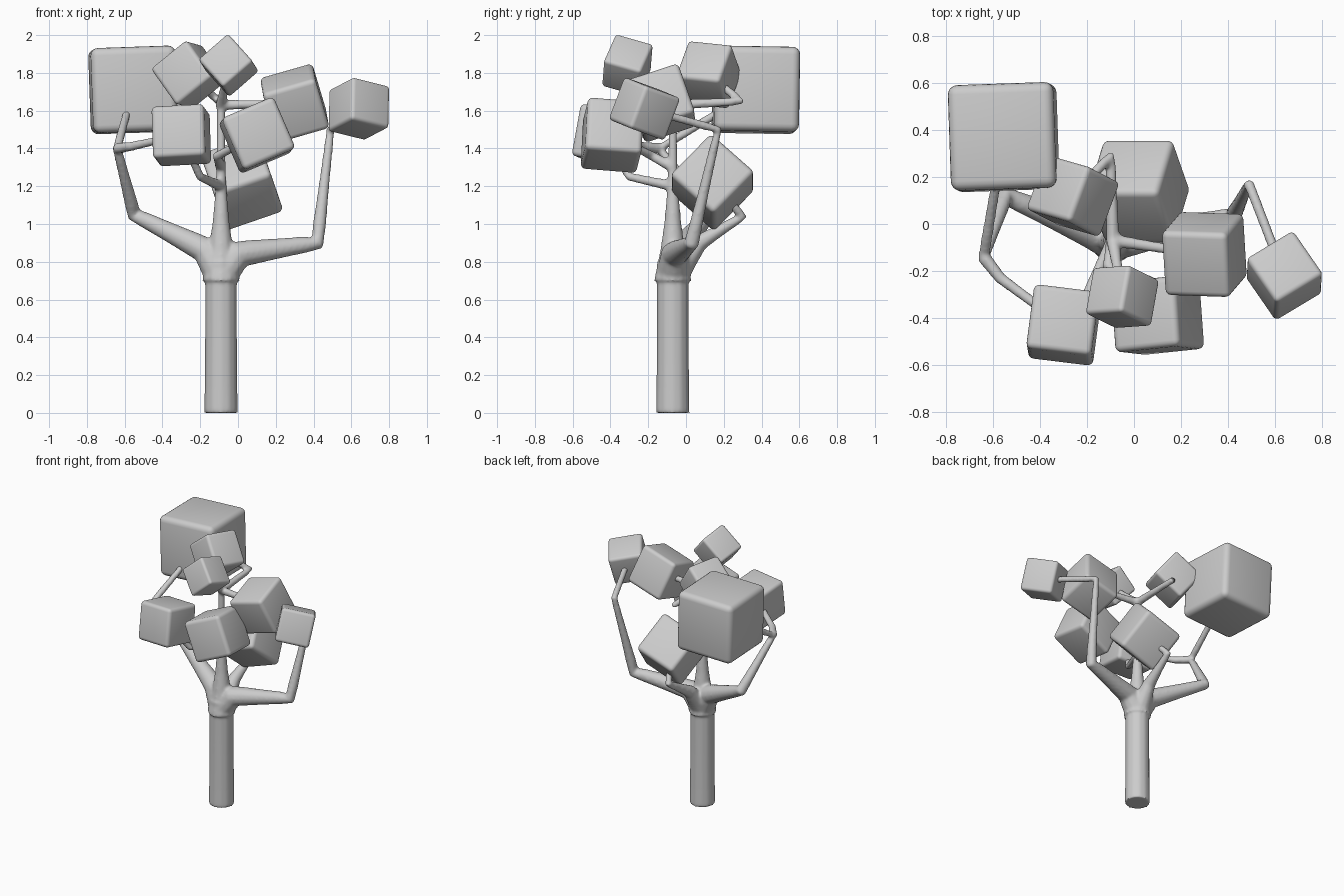
import bpy
import bmesh
from math import radians
from mathutils import Euler, Vector

default_cube = bpy.data.objects.get("Cube")
if default_cube:
    bpy.data.objects.remove(default_cube, do_unlink=True)

grey = (.6, .6, .6, 1)
plain_grey = bpy.data.materials.new("plain grey")
plain_grey.use_nodes = True
plain_grey.diffuse_color = grey
plain_grey.node_tree.nodes["Principled BSDF"].inputs["Base Color"].default_value = grey


def link(name, data):
    obj = bpy.data.objects.new(name, data)
    bpy.context.scene.collection.objects.link(obj)
    return obj


# Rounded leaf block; returns its centre so a branch can grow into it
def leaf_block(name, centre, size, tilt_degrees):
    bm = bmesh.new()
    bmesh.ops.create_cube(bm, size=size)
    bmesh.ops.bevel(bm, geom=bm.edges[:], offset=size * .09, segments=4,
                    profile=.5, affect='EDGES')
    mesh = bpy.data.meshes.new(name)
    bm.to_mesh(mesh)
    bm.free()
    mesh.materials.append(plain_grey)

    block = link(name, mesh)
    block.location = centre
    block.rotation_euler = Euler([radians(angle) for angle in tilt_degrees])
    bpy.ops.object.select_all(action='DESELECT')
    block.select_set(True)
    bpy.context.view_layer.objects.active = block
    bpy.ops.object.shade_smooth_by_angle()
    return Vector(centre)


# Leaf blocks: centre, size and tilt
large_leaf = leaf_block("leaf_block_large", (-.555, .37, 1.71), .45, (-1, -2, 2))
upper_right_leaf = leaf_block("leaf_block_upper_right", (-.26, .12, 1.79), .25, (-7, -38, -16))
top_leaf = leaf_block("leaf_block_top", (-.05, -.31, 1.84), .21, (-21, -41, 4))
upper_left_leaf = leaf_block("leaf_block_upper_left", (.3, -.13, 1.64), .29, (19, -16, -2))
far_left_leaf = leaf_block("leaf_block_far_left", (.64, -.22, 1.61), .24, (-17, 12, 31))
front_right_leaf = leaf_block("leaf_block_front_right", (-.3, -.43, 1.47), .28, (-10, -3, -7))
front_left_leaf = leaf_block("leaf_block_front_left", (.1, -.39, 1.47), .3, (-5, -23, 6))
back_leaf = leaf_block("leaf_block_back", (.02, .14, 1.22), .32, (-43, -19, 0))

# Trunk and branches share one set of tube paths
curve = bpy.data.curves.new("branch_paths", 'CURVE')
curve.dimensions = '3D'
curve.bevel_depth = 1
curve.bevel_resolution = 4
curve.use_fill_caps = True


# Tube through the points, thick at its root and easing to a thin tip
def branch(root_radius, tip_radius, *stops):
    stops = [Vector(stop) for stop in stops]
    steps = 6
    path = [stops[0]]
    for start, end in zip(stops, stops[1:]):
        path += [start.lerp(end, (i + 1) / steps) for i in range(steps)]
    lengths = [0]
    for start, end in zip(path, path[1:]):
        lengths.append(lengths[-1] + (end - start).length)

    spline = curve.splines.new('POLY')
    spline.points.add(len(path) - 1)
    for point, position, length in zip(spline.points, path, lengths):
        point.co = (*position, 1)
        remaining = 1 - length / lengths[-1]
        point.radius = tip_radius + (root_radius - tip_radius) * remaining ** 3


def trunk_at(height):
    return Vector((-.09, -.07, height))


fork = trunk_at(.73)
crown = trunk_at(1.63)
limb, twig, tip = .09, .03, .022

# Trunk and its thin upward leader
branch(limb, .085, trunk_at(0), trunk_at(.8))
branch(.1, tip, trunk_at(.7), crown)

# Main limbs to the right, left and back
right_knot = (-.64, -.14, 1.4)
branch(limb, tip, fork, (-.17, -.04, .86), (-.55, .12, 1.05), right_knot, large_leaf)
branch(limb, tip, fork, (0, -.06, .84), (.42, .03, .9), (.49, .17, 1.5), far_left_leaf)
branch(limb, tip, fork, (-.08, .07, .9), (-.06, .3, 1.04), back_leaf)

# Twigs off the right limb and the leader
branch(twig, tip, right_knot, (-.57, -.23, 1.41), front_right_leaf)
branch(twig, tip, trunk_at(1.2), (-.2, -.3, 1.25), front_right_leaf)
branch(twig, tip, trunk_at(1.3), (-.11, -.18, 1.36), front_left_leaf)
branch(twig, tip, crown, (-.1, .29, 1.65), upper_right_leaf)
branch(twig, tip, crown, upper_left_leaf)
branch(twig, tip, crown, top_leaf)

# Merge the tubes into one smoothly blended tree
paths = link("branch_paths", curve)
bpy.context.view_layer.update()
evaluated = paths.evaluated_get(bpy.context.evaluated_depsgraph_get())
tree_mesh = bpy.data.meshes.new_from_object(evaluated)
bpy.data.objects.remove(paths, do_unlink=True)
tree_mesh.materials.clear()
tree_mesh.materials.append(plain_grey)
tree = link("trunk_and_branches", tree_mesh)

remesh = tree.modifiers.new("blend", 'REMESH')
remesh.mode = 'VOXEL'
remesh.voxel_size = .01
remesh.use_smooth_shade = True
soften = tree.modifiers.new("soften", 'SMOOTH')
soften.factor = .5
soften.iterations = 7
